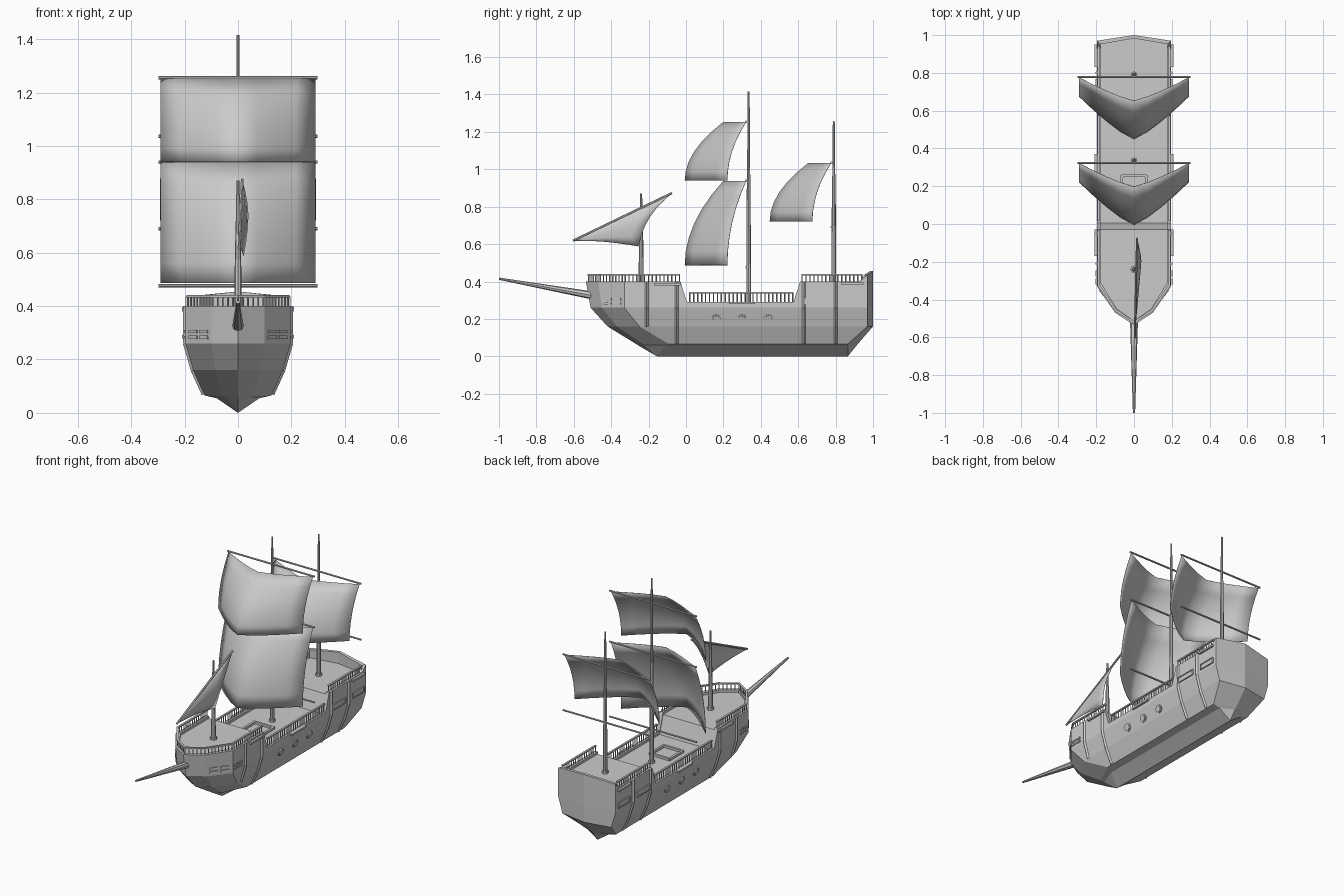
import bpy, bmesh, math
from mathutils import Vector, Matrix

if "Cube" in bpy.data.objects:
    bpy.data.objects.remove(bpy.data.objects["Cube"])


def finish(name, bm, mirror=False, smooth=False, solid=0):
    bmesh.ops.remove_doubles(bm, verts=bm.verts, dist=0.0004)
    bmesh.ops.recalc_face_normals(bm, faces=bm.faces)
    me = bpy.data.meshes.new(name)
    bm.to_mesh(me)
    bm.free()
    ob = bpy.data.objects.new(name, me)
    bpy.context.collection.objects.link(ob)
    if smooth:
        for p in me.polygons:
            p.use_smooth = True
    if mirror:
        ob.modifiers.new("mirror", 'MIRROR')
    if solid:
        s = ob.modifiers.new("thickness", 'SOLIDIFY')
        s.thickness = solid
    return ob


def rod(bm, p, q, r1, r2=None, n=8):
    p, q = Vector(p), Vector(q)
    d = q - p
    m = Matrix.Translation((p + q) / 2) @ d.to_track_quat('Z', 'Y').to_matrix().to_4x4()
    bmesh.ops.create_cone(bm, cap_ends=True, segments=n, radius1=r1,
                          radius2=r1 if r2 is None else r2, depth=d.length, matrix=m)


def box(bm, loc, size, rz=0.0):
    m = Matrix.Translation(loc) @ Matrix.Rotation(rz, 4, 'Z') @ Matrix.Diagonal((*size, 1))
    bmesh.ops.create_cube(bm, size=1, matrix=m)


def grid(bm, rows):
    vs = [[bm.verts.new(p) for p in row] for row in rows]
    for a, b in zip(vs, vs[1:]):
        for i in range(len(a) - 1):
            bm.faces.new((a[i], a[i + 1], b[i + 1], b[i]))


# Hull: waterlines as (z, half width, stem y, shoulder xy, full-beam y, stern side y, stern centre y)
levels = [
    (0.0, 0.0, -0.155, (0.0, -0.155), -0.155, 0.865, 0.865),
    (0.055, 0.08, -0.25, (0.04, -0.22), -0.11, 0.865, 0.91),
    (0.065, 0.125, -0.265, (0.06, -0.23), -0.09, 0.865, 0.918),
    (0.16, 0.168, -0.42, (0.085, -0.37), -0.25, 0.97, 1.0),
    (0.26, 0.197, -0.51, (0.10, -0.45), -0.33, 0.97, 1.0),
    (None, 0.197, -0.535, (0.10, -0.47), -0.33, 0.97, 1.0),
]
mids = [-0.03, 0.005, 0.575, 0.61, 0.93]
rims = [0.40] * 4 + [0.29] * 2 + [0.40] * 2 + [0.435, 0.455]
rims = [0.40, 0.40, 0.40, 0.40, 0.29, 0.29, 0.40, 0.40, 0.435, 0.455]


def waterline(z, w, stem, sh, beam, side, centre):
    pts = [(0, stem), sh, (w, beam)] + [(w, min(y, side)) for y in mids] + [(w, side), (0, centre)]
    return [Vector((x, y, rims[i] if z is None else z)) for i, (x, y) in enumerate(pts)]


lines = [waterline(*l) for l in levels]
rim = lines[-1]
inner = [Vector((p.x * 0.9, p.y + (0.022 if i < 3 else -0.018 if i > 7 else 0), p.z))
         for i, p in enumerate(rim)]
floor = [Vector((p.x, p.y, min(p.z, 0.40) - 0.015)) for p in inner]
keel_line = [Vector((0, p.y, p.z)) for p in floor]
bm = bmesh.new()
grid(bm, lines + [inner, floor, keel_line])
finish("hull", bm, mirror=True)

# Curved ribs on the planking
bm = bmesh.new()
for y in (-0.21, -0.05, 0.63, 0.80):
    pts = [(0.197, y, 0.40), (0.197, y, 0.26), (0.168, y, 0.16), (0.127, y, 0.07)]
    for a, b in zip(pts, pts[1:] if y > -0.1 else pts[1:3]):
        rod(bm, a, b, 0.009, n=4)
finish("hull_ribs", bm, mirror=True)

# Side ledges
bm = bmesh.new()
for y, z, l in ((-0.10, 0.385, 0.14), (0.30, 0.285, 0.14), (0.89, 0.39, 0.12)):
    box(bm, (0.2, y, z), (0.02, l, 0.012))
finish("side_ledges", bm, mirror=True)

# Round ports, normal to the sloping planks
bm = bmesh.new()
n = Vector((0.1, 0, -0.029)).normalized()
for y in (0.16, 0.30, 0.44):
    c = Vector((0.1796, y, 0.20))
    rod(bm, c - n * 0.01, c + n * 0.006, 0.024, n=16)
    rod(bm, c, c + n * 0.009, 0.017, n=16)
finish("round_ports", bm, mirror=True)

# Stern window frames
bm = bmesh.new()
for y, l in ((0.70, 0.13), (0.892, 0.105)):
    for s in (-1, 1):
        box(bm, (0.198, y, 0.295 + s * 0.015), (0.014, l, 0.006))
        box(bm, (0.198, y + s * l / 2, 0.295), (0.014, 0.006, 0.036))
    box(bm, (0.198, y, 0.295), (0.006, l, 0.026))
finish("stern_windows", bm, mirror=True)

# Bow slits on the angled cheek and on the side
bm = bmesh.new()
ang = math.atan2(0.13, 0.097)
for z in (0.283, 0.305):
    for t in (0.28, 0.68):
        box(bm, (0.1 + 0.097 * t, -0.452 + 0.125 * t, z), (0.05, 0.012, 0.012), ang)
    for y in (-0.305, -0.262):
        box(bm, (0.198, y, z), (0.01, 0.032, 0.01))
finish("bow_slits", bm, mirror=True)


# Railings: handrail plus evenly spaced balusters along a path
def railing(name, path, base, h, count_per_unit=48):
    bm = bmesh.new()
    for (x0, y0), (x1, y1) in zip(path, path[1:]):
        a, b = Vector((x0, y0, base)), Vector((x1, y1, base))
        d = b - a
        box(bm, (a + b) / 2 + Vector((0, 0, h)), (d.length + 0.006, 0.012, 0.008), math.atan2(d.y, d.x))
        k = max(2, round(d.length * count_per_unit))
        for i in range(k + 1):
            p = a + d * (i / k)
            rod(bm, p - Vector((0, 0, 0.01)), p + Vector((0, 0, h)), 0.0035, n=4)
    finish(name, bm, mirror=True)


railing("bow_railing", [(0.0, -0.52), (0.095, -0.458), (0.187, -0.325), (0.187, -0.035)], 0.40, 0.037)
railing("waist_railing", [(0.187, 0.02), (0.187, 0.57)], 0.29, 0.05)
railing("stern_railing", [(0.187, 0.62), (0.187, 0.94)], 0.40, 0.037)

# Deck hatch frame
bm = bmesh.new()
for s in (-1, 1):
    box(bm, (s * 0.065, 0.19, 0.28), (0.014, 0.14, 0.018))
    box(bm, (0, 0.19 + s * 0.065, 0.28), (0.13, 0.014, 0.018))
finish("hatch_frame", bm)

# Masts and bowsprit
for name, y, base, top, r in (("fore_mast", -0.24, 0.37, 0.87, 0.014),
                              ("main_mast", 0.335, 0.26, 1.415, 0.013),
                              ("mizzen_mast", 0.79, 0.37, 1.258, 0.013)):
    bm = bmesh.new()
    mid = base + (top - base) * 0.55
    rod(bm, (0, y, base), (0, y, mid), r, r * 0.8)
    rod(bm, (0, y, mid), (0, y, top), r * 0.7, r * 0.4)
    rod(bm, (0, y, base), (0, y, base + 0.03), r * 1.4)
    finish(name, bm, smooth=False)
bm = bmesh.new()
rod(bm, (0, -0.48, 0.322), (0, -0.999, 0.415), 0.022, 0.006)
finish("bowsprit", bm)

# Yards
for name, y, zs in (("main_yards", 0.322, (1.255, 0.94, 0.476)), ("mizzen_yards", 0.778, (1.036, 0.69))):
    bm = bmesh.new()
    for z in zs:
        rod(bm, (-0.298, y, z), (0.298, y, z), 0.006, n=6)
    finish(name, bm)


# Billowing square sails
def square_sail(name, y, top, bottom):
    bm = bmesh.new()
    rows = []
    for j in range(7):
        v = j / 6
        o = 1 - (1 - v) ** 2
        row = []
        for i in range(-4, 5):
            t = abs(i) / 4
            f = t ** 1.25
            edge, mid = y - 0.10 * o, y - 0.122 - 0.205 * o
            row.append((0.29 * i / 4, mid + (edge - mid) * f, top + (bottom - top) * v))
        rows.append(row)
    grid(bm, rows)
    finish(name, bm, smooth=True, solid=0.002)


square_sail("main_topsail", 0.32, 1.252, 0.94)
square_sail("main_course", 0.32, 0.937, 0.487)
square_sail("mizzen_sail", 0.776, 1.032, 0.72)

# Fore lateen yard and triangular sail
low, high, clew = Vector((0.004, -0.605, 0.618)), Vector((0.016, -0.075, 0.873)), Vector((0.022, -0.255, 0.588))
bm = bmesh.new()
rod(bm, low, high, 0.006, n=6)
finish("fore_yard", bm)
bm = bmesh.new()
rows = []
for j in range(7):
    v = j / 6
    row = []
    for i in range(7):
        u = i / 6
        p = low.lerp(high.lerp(clew, u), v)
        p.x += 0.02 * math.sin(math.pi * u) * v
        p += Vector((0, -0.03, 0.012)) * math.sin(math.pi * u) * v ** 2
        p.z += 0.03 * u * math.sin(math.pi * v) * 0.3
        row.append(p)
    rows.append(row)
grid(bm, rows)
finish("fore_sail", bm, smooth=True, solid=0.002)
